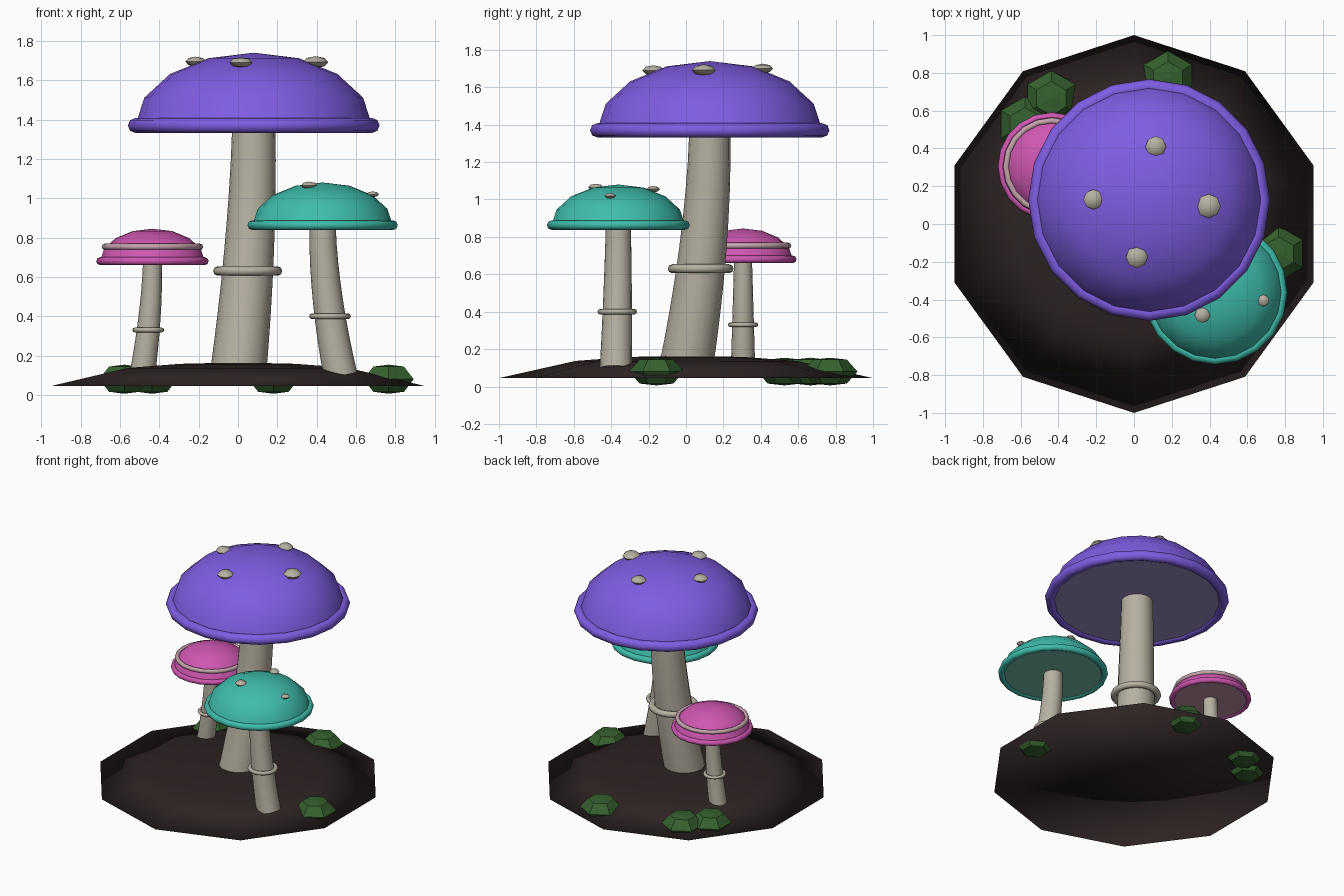
import bpy, bmesh, math
from mathutils import Vector

if "Cube" in bpy.data.objects:
    bpy.data.objects.remove(bpy.data.objects["Cube"])


def mat(name, r, g, b):
    m = bpy.data.materials.new(name)
    m.diffuse_color = (r, g, b, 1)
    m.use_nodes = True
    m.node_tree.nodes["Principled BSDF"].inputs["Base Color"].default_value = m.diffuse_color
    return m


PURPLE = mat("purple_cap", .212, .109, .765)
TEAL = mat("teal_cap", .048, .505, .405)
PINK = mat("pink_cap", .615, .094, .435)
CREAM = mat("cream_stem", .475, .438, .362)
PALE = mat("pale_pink_band", .56, .37, .41)
SOIL = mat("dark_soil", .026, .0165, .016)
MOSS = mat("moss_green", .035, .118, .027)
GILL_PURPLE = mat("lavender_gills", .335, .265, .56)
GILL_TEAL = mat("pale_teal_gills", .18, .5, .41)
GILL_PINK = mat("dusty_pink_gills", .525, .28, .39)


def finish(name, bm, materials, smooth=True, angle=32):
    bmesh.ops.recalc_face_normals(bm, faces=bm.faces)
    me = bpy.data.meshes.new(name)
    bm.to_mesh(me)
    bm.free()
    for m in materials:
        me.materials.append(m)
    ob = bpy.data.objects.new(name, me)
    bpy.context.collection.objects.link(ob)
    if smooth:
        bpy.ops.object.select_all(action='DESELECT')
        ob.select_set(True)
        bpy.context.view_layer.objects.active = ob
        bpy.ops.object.shade_smooth_by_angle(angle=math.radians(angle))
    return ob


def bridge(bm, a, b):
    n = len(a)
    for i in range(n):
        bm.faces.new((a[i], a[(i + 1) % n], b[(i + 1) % n], b[i]))


def lathe(profile, center, n, start=0.0, closed=False):
    """Revolve (radius, z) points around a vertical axis; radius 0 makes a pole."""
    bm = bmesh.new()
    c = Vector(center)
    rows = []
    for r, z in profile:
        count = 1 if r == 0 else n
        rows.append([bm.verts.new(c + Vector((r * math.cos(start + math.tau * i / n),
                                              r * math.sin(start + math.tau * i / n), z)))
                     for i in range(count)])
    pairs = list(zip(rows, rows[1:]))
    if closed:
        pairs.append((rows[-1], rows[0]))
    for a, b in pairs:
        if len(a) == 1 or len(b) == 1:
            pole, ring = (a[0], b) if len(a) == 1 else (b[0], a)
            for i in range(n):
                bm.faces.new((pole, ring[i], ring[(i + 1) % n]))
        else:
            bridge(bm, a, b)
    return bm


def torus(name, center, major, minor, material, n=20, sides=8):
    prof = [(major + minor * math.cos(math.tau * k / sides),
             minor * math.sin(math.tau * k / sides)) for k in range(sides)]
    return finish(name, lathe(prof, center, n, closed=True), [material], angle=50)


def cap(name, center, radius, height, rim, top, gills):
    # Domed top with a flat gill disc beneath, and a rolled rim
    prof = [(radius * math.cos(math.pi * k / 8), height * math.sin(math.pi * k / 8))
            for k in range(4)] + [(0, height)]
    drop = -.6 * rim
    bm = lathe([(0, drop), (radius - .3 * rim, drop)] + prof, center, 20)
    for f in bm.faces:
        if all(v.co.z < center[2] - .5 * rim for v in f.verts):
            f.material_index = 1
    finish(name + "_cap", bm, [top, gills])
    torus(name + "_cap_rim", center, radius, rim, top)


def lean(base, top, t):
    # Stem axis: leans quickly low down, then straightens under the cap
    f = 1 - (1 - t) ** 1.75
    b, e = Vector(base), Vector(top)
    return Vector((b.x + (e.x - b.x) * f, b.y + (e.y - b.y) * f, b.z + (e.z - b.z) * t))


def stem(name, base, top, r0, r1, collar_z, collar, collar_minor, n=16, steps=8):
    bm = bmesh.new()
    rows = []
    for k in range(steps + 1):
        t = k / steps
        p = lean(base, top, t)
        d = lean(base, top, min(t + .02, 1)) - lean(base, top, max(t - .02, 0))
        q = Vector((0, 0, 1)).rotation_difference(d.normalized())
        r = r0 + (r1 - r0) * t
        rows.append([bm.verts.new(p + q @ Vector((r * math.cos(math.tau * i / n),
                                                  r * math.sin(math.tau * i / n), 0)))
                     for i in range(n)])
    for a, b in zip(rows, rows[1:]):
        bridge(bm, a, b)
    bm.faces.new(rows[0])
    bm.faces.new(rows[-1])
    finish(name + "_stem", bm, [CREAM])
    # Collar ring around the stem
    t = (collar_z - base[2]) / (top[2] - base[2])
    torus(name + "_stem_collar", lean(base, top, t), collar, collar_minor, CREAM)


def spot(name, x, y, z, r):
    prof = [(0, -.47 * r)] + [(r * math.cos(a), .47 * r * math.sin(a))
                              for a in (-math.pi / 4, 0, math.pi / 4)] + [(0, .47 * r)]
    finish(name, lathe(prof, (x, y, z), 8), [CREAM], angle=60)


# Ground mound: ten-sided low dome with a flat underside, shaded smooth all round
finish("ground_mound",
       lathe([(0, .045), (1, .045), (.59, .137), (.31, .158), (0, .165)],
             (0, 0, 0), 10, math.pi / 2), [SOIL], angle=180)

# Large purple mushroom
stem("large", (0, 0, .1), (.08, .127, 1.355), .143, .11, .63, .152, .024)
cap("large", (.08, .127, 1.37), .602, .37, .038, PURPLE, GILL_PURPLE)

# Medium teal mushroom
stem("medium", (.522, -.375, .095), (.43, -.362, .857), .086, .067, .4, .091, .015)
cap("medium", (.43, -.362, .863), .357, .217, .025, TEAL, GILL_TEAL)

# Small pink mushroom with a pale band
stem("small", (-.487, .305, .1), (-.435, .305, .675), .065, .048, .33, .069, .012)
cap("small", (-.435, .305, .68), .266, .165, .02, PINK, GILL_PINK)
torus("small_cap_band", (-.435, .305, .753), .242, .016, PALE)

# Raised spots on the caps
for i, s in enumerate([(.115, .41, 1.70, .055), (-.215, .13, 1.695, .053),
                       (.395, .095, 1.692, .064), (.015, -.175, 1.69, .058)]):
    spot("large_cap_spot_%d" % (i + 1), *s)
for i, s in enumerate([(.362, -.482, 1.065, .041), (.685, -.405, 1.02, .031),
                       (.43, -.175, 1.055, .036)]):
    spot("medium_cap_spot_%d" % (i + 1), *s)

# Faceted moss clumps around the edge
for i, (x, y) in enumerate([(.766, -.158), (.18, .77), (-.437, .665), (-.578, .527)]):
    prof = [(0, -.074), (.09, -.064), (.147, 0), (.09, .064), (0, .074)]
    finish("moss_clump_%d" % (i + 1), lathe(prof, (x, y, .08), 6, math.pi / 2),
           [MOSS], smooth=False)
